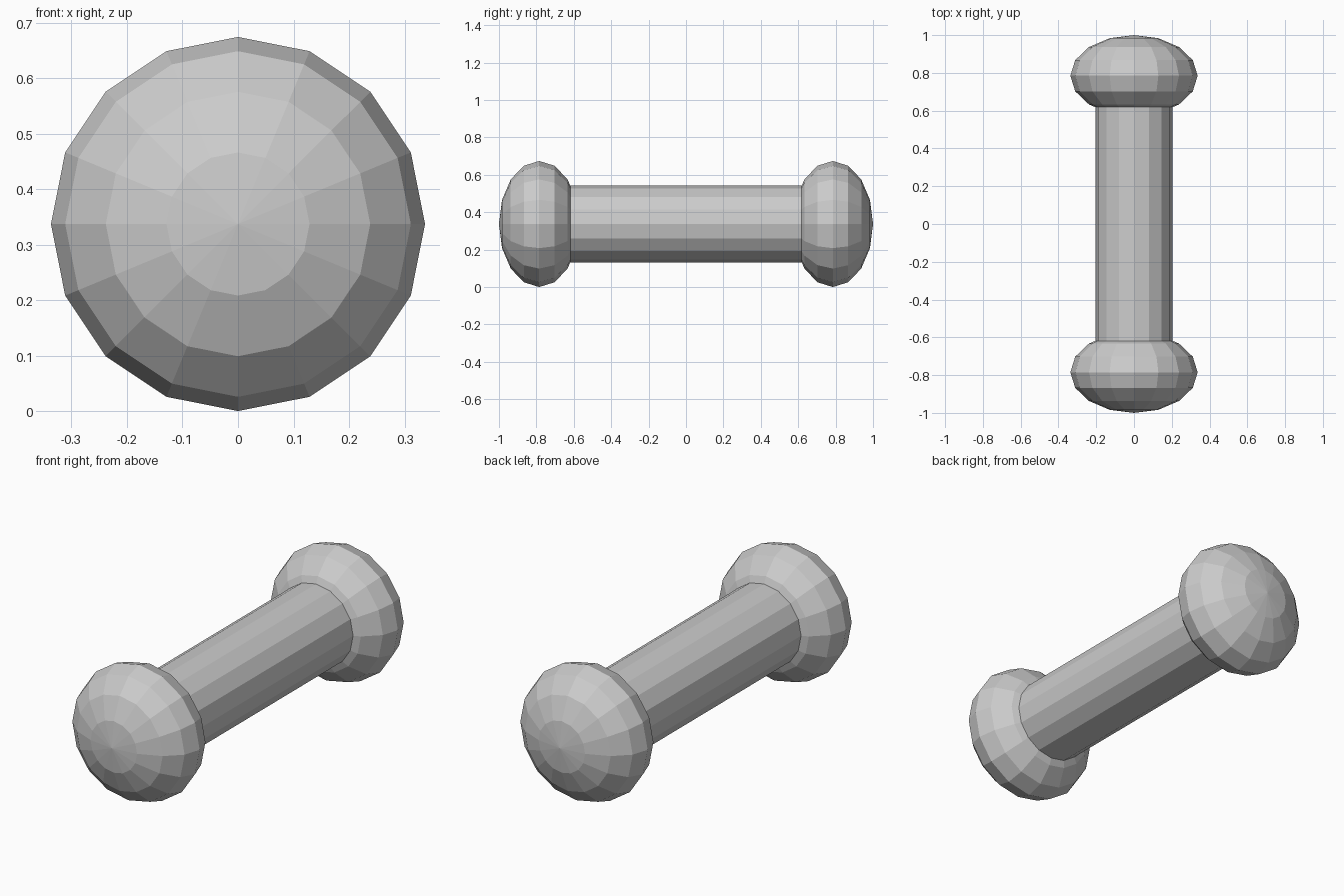
import bpy
from math import pi

if "Cube" in bpy.data.objects:
    bpy.data.objects.remove(bpy.data.objects["Cube"])

R = 0.337       # head radius, also the axis height
HALF = 0.215    # half thickness of a head along y
SIDES = 16

# Handle: flat-faced shaft along y, ends buried in the heads
bpy.ops.mesh.primitive_cylinder_add(vertices=SIDES, radius=0.205, depth=1.4,
                                    location=(0, 0, R), rotation=(pi / 2, 0, 0))
bpy.context.object.name = "shaft"

# Heads: squashed low-poly spheres with poles along y
for name, side in (("front_head", -1), ("back_head", 1)):
    bpy.ops.mesh.primitive_uv_sphere_add(segments=SIDES, ring_count=8, radius=1,
                                         location=(0, side * (1 - HALF), R),
                                         rotation=(pi / 2, 0, 0))
    head = bpy.context.object
    head.name = name
    head.scale = (R, R, HALF)
